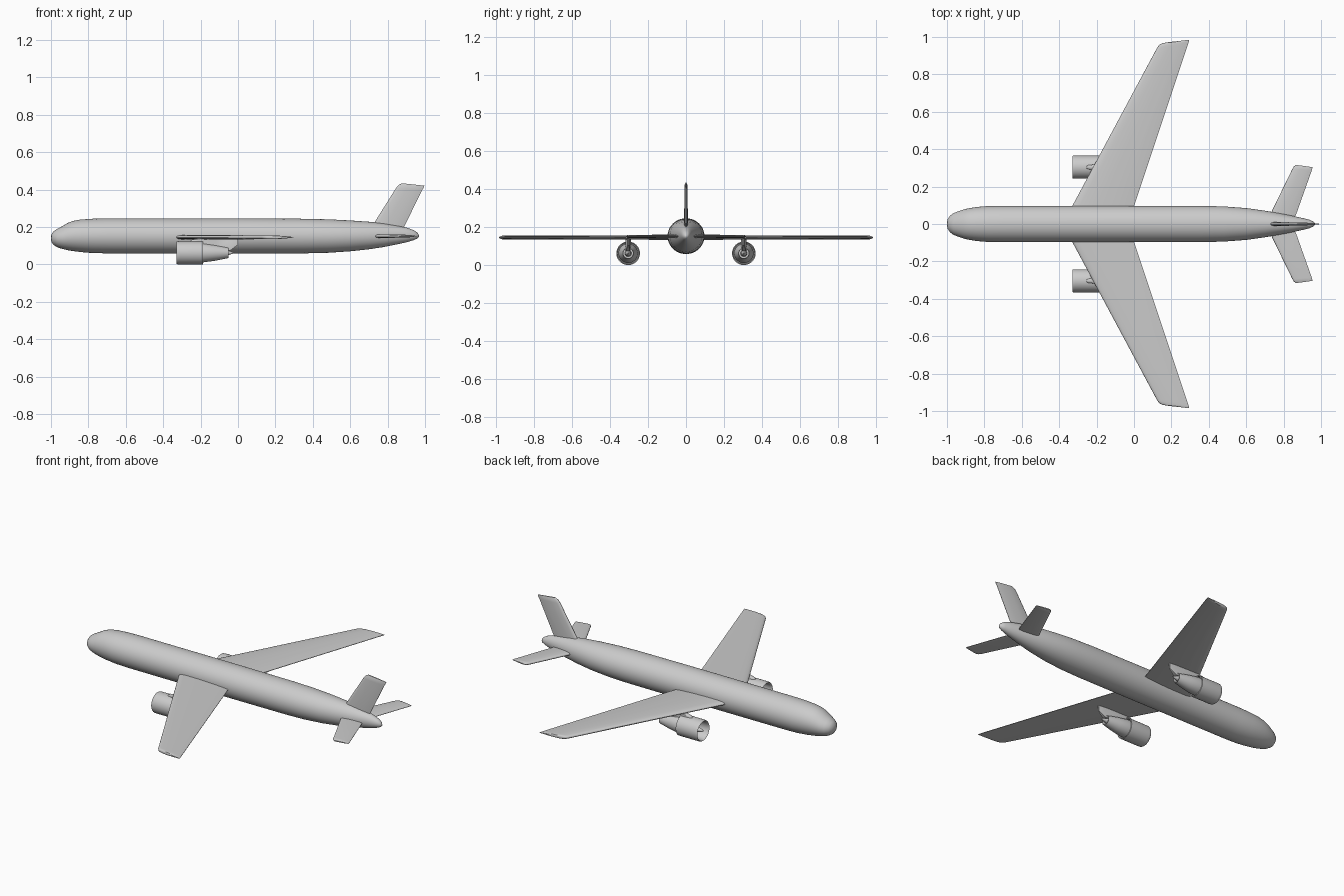
import bpy, bmesh, math


def finish(name, bm, angle=40, mirror=False):
    bmesh.ops.remove_doubles(bm, verts=bm.verts, dist=1e-5)
    bmesh.ops.recalc_face_normals(bm, faces=bm.faces)
    me = bpy.data.meshes.new(name)
    bm.to_mesh(me)
    bm.free()
    ob = bpy.data.objects.new(name, me)
    bpy.context.collection.objects.link(ob)
    if mirror:
        m = ob.modifiers.new("mirror", 'MIRROR')
        m.use_axis = (False, True, False)
    bpy.ops.object.select_all(action='DESELECT')
    ob.select_set(True)
    bpy.context.view_layer.objects.active = ob
    bpy.ops.object.shade_smooth_by_angle(angle=math.radians(angle))
    return ob


def loft(name, rings, caps=True, **kw):
    bm = bmesh.new()
    loops = [[bm.verts.new(p) for p in r] for r in rings]
    n = len(loops[0])
    for a, b in zip(loops, loops[1:]):
        for i in range(n):
            j = (i + 1) % n
            bm.faces.new((a[i], a[j], b[j], b[i]))
    if caps:
        bm.faces.new(loops[0])
        bm.faces.new(loops[-1])
    return finish(name, bm, **kw)


def ellipse(x, y, z, ry, rz, n=48):
    return [(x, y + ry * math.cos(2 * math.pi * i / n),
             z + rz * math.sin(2 * math.pi * i / n)) for i in range(n)]


# Airfoil outline: fraction of chord, fraction of half thickness
FOIL = [(0, 0), (.012, .45), (.04, .75), (.12, 1), (.4, 1), (.7, .75), (.9, .4), (1, .12)]
FOIL = FOIL + [(u, -t) for u, t in reversed(FOIL[1:])]


def surface(name, stations, level, upright=False, mirror=False):
    # station: leading x, leading span, trailing x, trailing span, half thickness
    rings = []
    for x0, s0, x1, s1, h in stations:
        ring = []
        for u, t in FOIL:
            x, s, d = x0 + (x1 - x0) * u, s0 + (s1 - s0) * u, level + h * t
            ring.append((x, d, s) if upright else (x, s, d))
        rings.append(ring)
    return loft(name, rings, mirror=mirror)


def turned(name, profile, y, z, caps=False, angle=40):
    return loft(name, [ellipse(x, y, z, r, r) for x, r in profile],
                caps=caps, mirror=True, angle=angle)


# Fuselage: x, half width, bottom z, top z
body = [(-1, .004, .136, .144), (-.997, .024, .118, .162), (-.985, .043, .103, .178),
        (-.965, .058, .091, .191), (-.94, .068, .083, .204), (-.91, .078, .076, .222),
        (-.88, .085, .071, .233), (-.84, .091, .066, .240), (-.78, .096, .061, .244),
        (-.7, .097, .059, .246), (0, .097, .058, .246), (.35, .097, .059, .244),
        (.48, .094, .062, .241), (.6, .085, .070, .235), (.7, .071, .081, .228),
        (.78, .057, .093, .219), (.85, .043, .107, .207), (.9, .032, .118, .197),
        (.94, .022, .130, .183), (.96, .013, .139, .169), (.968, .003, .149, .155)]
loft("fuselage", [ellipse(x, 0, (b + t) / 2, w, (t - b) / 2) for x, w, b, t in body], angle=60)

# Main wings
surface("wings", [(-.365, .03, -.022, .03, .013), (-.328, .10, .002, .10, .012),
                  (.125, .945, .287, .955, .010), (.137, .96, .292, .972, .0095),
                  (.155, .967, .295, .981, .008), (.175, .971, .296, .985, .004)],
        .145, mirror=True)

# Horizontal stabilizers
surface("tail_planes", [(.715, .02, .853, .02, .009), (.735, .065, .87, .06, .009),
                        (.847, .295, .950, .285, .008), (.855, .308, .953, .296, .007),
                        (.867, .316, .954, .304, .003)], .151, mirror=True)

# Vertical fin
surface("tail_fin", [(.695, .17, .865, .17, .010), (.73, .225, .89, .205, .010),
                     (.845, .408, .985, .398, .008), (.858, .424, .993, .411, .007),
                     (.876, .434, .997, .421, .003)], 0, upright=True)

# Engines: hollow cowl, core with nozzle, spinner, exhaust cone
EY, EZ = .304, .062
turned("engine_cowls", [(-.25, .003), (-.25, .050), (-.318, .052), (-.327, .055), (-.330, .058),
                        (-.326, .061), (-.315, .062), (-.187, .062), (-.187, .057),
                        (-.205, .055), (-.205, .003)], EY, EZ)
turned("engine_cores", [(-.21, .050), (-.185, .051), (-.12, .042), (-.05, .028),
                        (-.05, .025), (-.09, .026), (-.09, .002)], EY, EZ)
turned("engine_spinners", [(-.33, .001), (-.325, .006), (-.30, .013), (-.25, .020)], EY, EZ)
turned("exhaust_cones", [(-.10, .018), (-.06, .015), (-.02, .002)], EY, EZ, caps=True)

# Pylons joining engines to wings: x, bottom z, top z, half width
pylon = [(-.26, .110, .123, .003), (-.245, .100, .132, .011), (-.20, .085, .142, .015),
         (-.12, .075, .145, .015), (-.04, .075, .143, .010), (0, .105, .141, .003)]
loft("engine_pylons", [[(x, EY - w, b), (x, EY + w, b), (x, EY + w, t - .004),
                        (x, EY + w * .6, t), (x, EY - w * .6, t), (x, EY - w, t - .004)]
                       for x, b, t, w in pylon], mirror=True)
